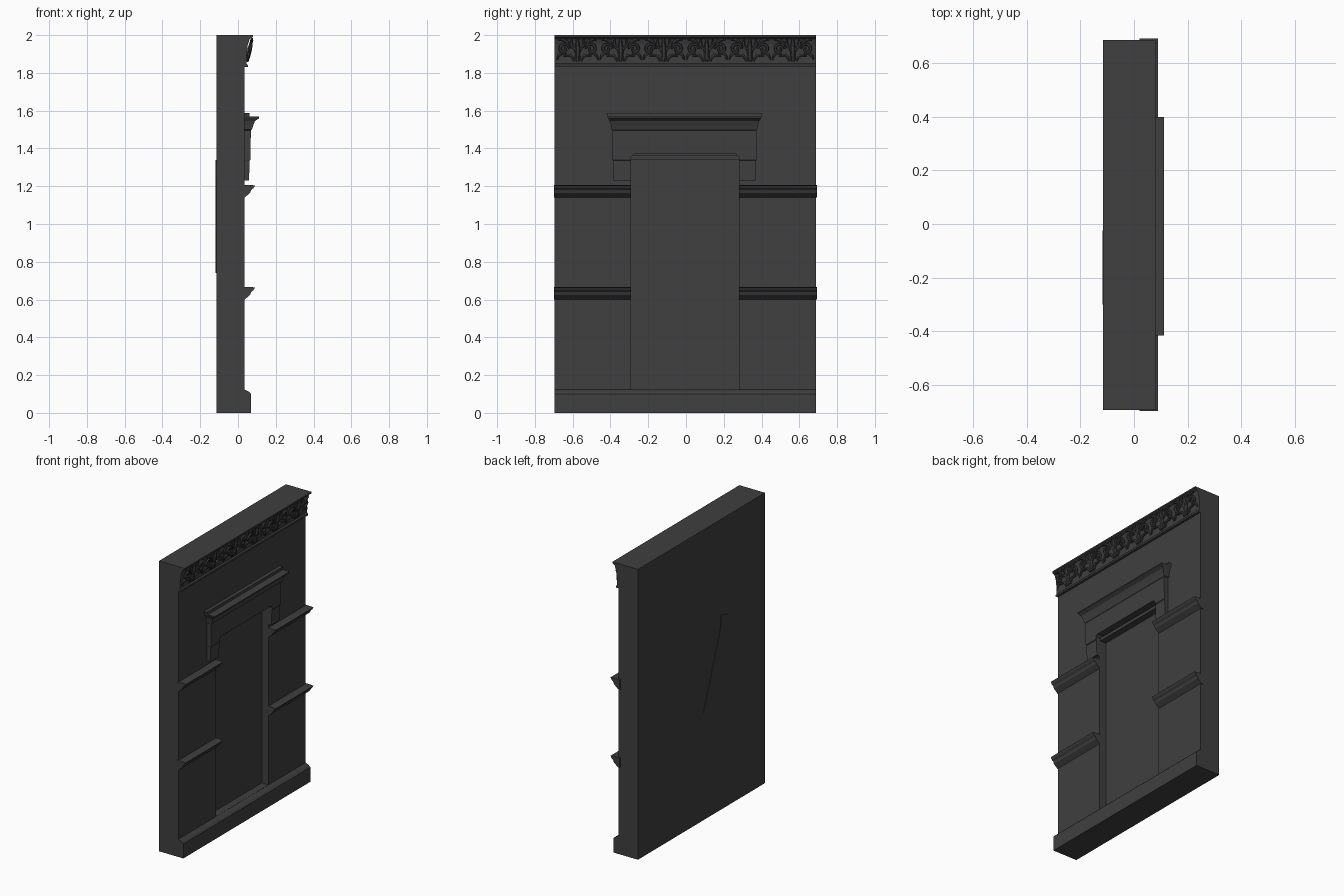
import bpy
import bmesh
import math
from mathutils import Vector

cube = bpy.data.objects.get("Cube")
if cube:
    bpy.data.objects.remove(cube, do_unlink=True)

stone = bpy.data.materials.new("dark_grey_stone")
stone.use_nodes = True
colour = (0.05, 0.05, 0.05, 1)
stone.diffuse_color = colour
stone.node_tree.nodes["Principled BSDF"].inputs["Base Color"].default_value = colour

BACK, FACE = -0.115, 0.035
Y0, Y1 = -0.695, 0.687
NICHE0, NICHE1 = -0.29, 0.28


def finish(name, bm):
    bmesh.ops.recalc_face_normals(bm, faces=bm.faces)
    mesh = bpy.data.meshes.new(name)
    bm.to_mesh(mesh)
    bm.free()
    mesh.materials.append(stone)
    obj = bpy.data.objects.new(name, mesh)
    bpy.context.collection.objects.link(obj)
    return obj


def loft(name, rings):
    """Skin a solid through rings with equal point counts."""
    bm = bmesh.new()
    loops = [[bm.verts.new(p) for p in ring] for ring in rings]
    for a, b in zip(loops, loops[1:]):
        n = len(a)
        for i in range(n):
            j = (i + 1) % n
            bm.faces.new((a[i], a[j], b[j], b[i]))
    bm.faces.new(loops[0])
    bm.faces.new(loops[-1])
    return finish(name, bm)


def moulding(name, profile, y0, y1, lift=0):
    """Run an (x, z) profile along y."""
    return loft(name, [[(x, y, z + lift) for x, z in profile] for y in (y0, y1)])


def box(name, x0, x1, y0, y1, z0, z1):
    return moulding(name, [(x0, z0), (x1, z0), (x1, z1), (x0, z1)], y0, y1)


def cut(obj, cutter):
    mod = obj.modifiers.new("niche", "BOOLEAN")
    mod.operation = "DIFFERENCE"
    mod.solver = "EXACT"
    mod.object = cutter


# Wall slab and lintel, both pierced by the door niche
wall = box("wall", BACK, FACE, Y0, Y1, 0, 2)

levels = [(1.23, 0.058, 0.378), (1.335, 0.062, 0.378), (1.34, 0.066, 0.38),
          (1.495, 0.068, 0.38), (1.50, 0.074, 0.386), (1.525, 0.082, 0.39),
          (1.545, 0.09, 0.396), (1.56, 0.112, 0.405), (1.568, 0.112, 0.408),
          (1.57, 0.062, 0.408), (1.588, 0.06, 0.412)]
MID = -0.008
lintel = loft("lintel", [[(FACE - 0.01, MID - h, z), (x, MID - h, z),
                          (x, MID + h, z), (FACE - 0.01, MID + h, z)]
                         for z, x, h in levels])

c = 0.015
outline = [(NICHE0, 0.125), (NICHE1, 0.125), (NICHE1, 1.37 - c),
           (NICHE1 - c, 1.37), (NICHE0 + c, 1.37), (NICHE0, 1.37 - c)]
niche = loft("niche_cutter", [[(x, y, z) for y, z in outline] for x in (-0.015, 0.3)])
niche.hide_render = True
niche.hide_viewport = True
niche.display_type = "WIRE"
cut(wall, niche)
cut(lintel, niche)

# Stepped soffit at the head of the niche
box("niche_soffit", -0.02, 0.03, NICHE0, NICHE1, 1.34, 1.362)

# Plinth with a sloped top edge
moulding("plinth", [(0.02, 0), (0.07, 0), (0.07, 0.1), (0.058, 0.112),
                    (FACE, 0.124), (0.02, 0.124)], Y0, Y1)

# Ledges on both sides of the niche
ledge = [(0.02, 0), (FACE, 0), (0.05, 0.013), (0.064, 0.025), (0.07, 0.04),
         (0.082, 0.05), (0.09, 0.064), (0.06, 0.067), (0.02, 0.067)]
for level, z in (("lower", 0.6), ("upper", 1.14)):
    moulding(level + "_ledge_right", ledge, Y0 - 0.003, NICHE0, z)
    moulding(level + "_ledge_left", ledge, NICHE1, Y1 + 0.006, z)

# Flared frieze band below the top
moulding("frieze", [(0.02, 1.83), (0.052, 1.83), (0.052, 1.842), (0.044, 1.85),
                    (0.046, 1.90), (0.052, 1.95), (0.062, 1.98), (0.08, 1.99),
                    (0.08, 2.0), (0.02, 2.0)], Y0, Y1)


# Carved scrolls and leaves: tapered tubes lying on the frieze
def stroke(curve, points, thickness):
    spline = curve.splines.new("POLY")
    spline.points.add(len(points) - 1)
    n = len(points) - 1
    for i, (p, (y, z)) in enumerate(zip(spline.points, points)):
        x = 0.05 + 0.022 * max(0, (z - 1.87) / 0.1)
        p.co = (x, y, z, 1)
        p.radius = thickness * (0.35 + math.sin(math.pi * (0.15 + 0.8 * i / n)))


def arc(a, b, bulge, steps=8):
    """Bowed path from a to b."""
    a, b = Vector(a), Vector(b)
    side = Vector((a.y - b.y, b.x - a.x)) * bulge
    return [a.lerp(b, i / steps) + side * math.sin(math.pi * i / steps)
            for i in range(steps + 1)]


def spiral(cy, cz, r, turns, start, steps=16):
    path = []
    for i in range(steps + 1):
        t = i / steps
        angle = start - turns * math.tau * t
        rad = r * (1 - 0.8 * t)
        path.append((cy + rad * math.cos(angle), cz + rad * math.sin(angle)))
    return path


carving = bpy.data.curves.new("frieze_carving", "CURVE")
carving.dimensions = "3D"
carving.bevel_depth = 0.01
carving.bevel_resolution = 1
carving.use_fill_caps = True

leaf_paths = [arc((0.012, 1.865), (0.05, 1.955), 0.25),
              arc((0.02, 1.86), (0.075, 1.89), 0.3),
              arc((0.045, 1.95), (0.10, 1.972), 0.2),
              arc((0.06, 1.90), (0.108, 1.868), 0.3),
              arc((0.006, 1.92), (0.03, 1.982), -0.2),
              spiral(0.073, 1.927, 0.03, 1.2, math.pi)]
PITCH = 0.228
for i in range(6):
    centre = (i - 2.5) * PITCH - 0.004
    stroke(carving, arc((centre, 1.86), (centre, 1.985), 0), 1.0)
    for side in (-1, 1):
        for path in leaf_paths:
            stroke(carving, [(centre + side * y, z) for y, z in path], 0.65)

carved = bpy.data.objects.new("frieze_carving", carving)
bpy.context.collection.objects.link(carved)
bpy.ops.object.select_all(action="DESELECT")
carved.select_set(True)
bpy.context.view_layer.objects.active = carved
bpy.ops.object.convert(target="MESH")
carved = bpy.context.view_layer.objects.active
carved.data.materials.clear()
carved.data.materials.append(stone)
bpy.ops.object.shade_smooth_by_angle()

# Thin sliver on the back face
sliver = [(-0.30, 1.32), (-0.21, 1.34), (-0.21, 1.255), (-0.024, 0.74), (-0.285, 1.24)]
loft("back_sliver", [[(x, y, z) for y, z in sliver] for x in (BACK + 0.002, BACK - 0.003)])
